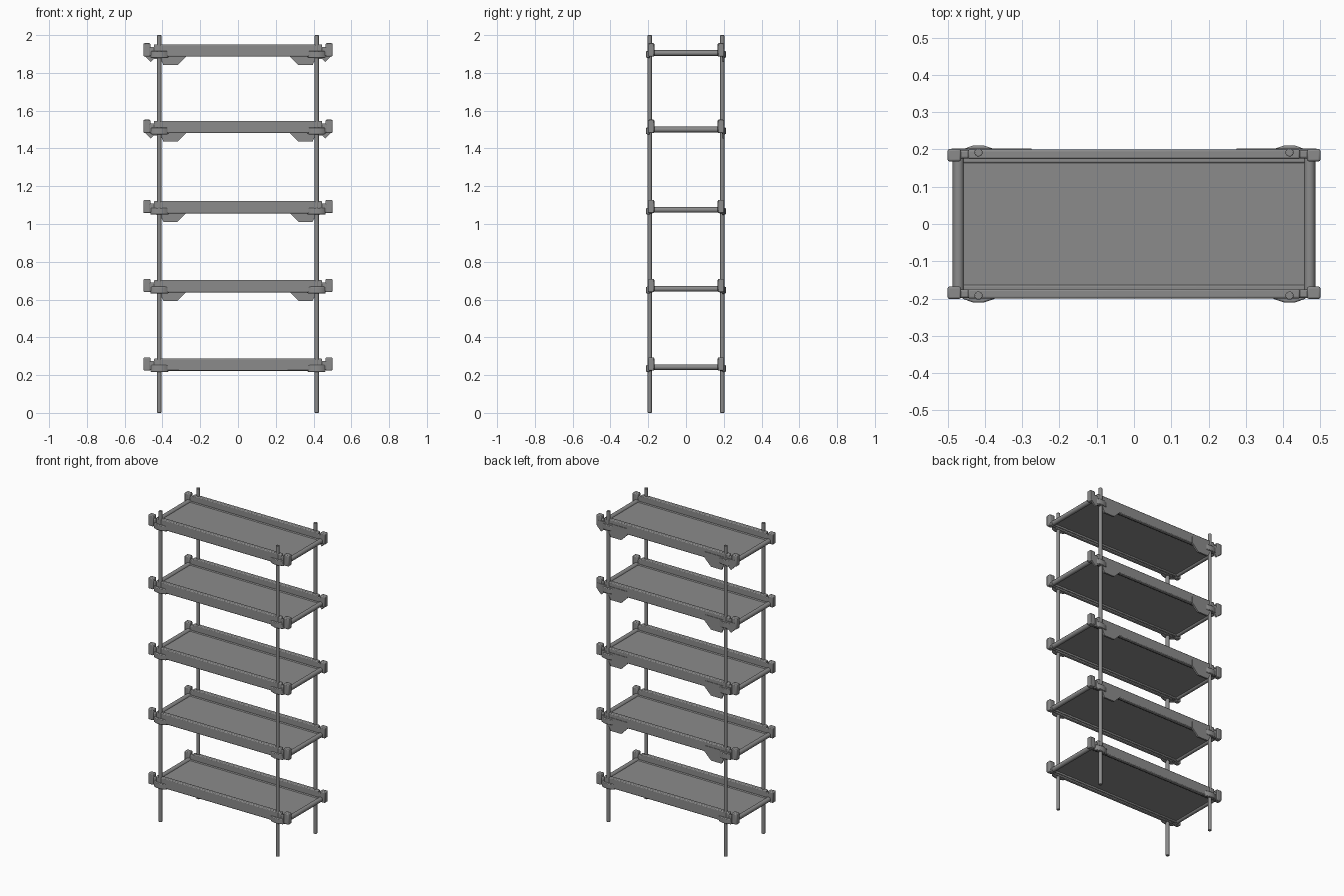
import bpy, bmesh, math
from mathutils import Matrix, Vector

if "Cube" in bpy.data.objects:
    bpy.data.objects.remove(bpy.data.objects["Cube"])

metal = bpy.data.materials.new("mid grey metal")
metal.diffuse_color = (0.26, 0.26, 0.26, 1)
metal.use_nodes = True
metal.node_tree.nodes["Principled BSDF"].inputs["Base Color"].default_value = metal.diffuse_color

SHELF_Z = [0.223, 0.638, 1.056, 1.481, 1.886]
PX, PY = 0.417, 0.192          # post positions
SIGNS = [(sx, sy) for sx in (-1, 1) for sy in (-1, 1)]


def finish(name, bm, bevel=0.0):
    bmesh.ops.recalc_face_normals(bm, faces=bm.faces)
    me = bpy.data.meshes.new(name)
    bm.to_mesh(me)
    bm.free()
    me.materials.append(metal)
    ob = bpy.data.objects.new(name, me)
    bpy.context.collection.objects.link(ob)
    if bevel:
        m = ob.modifiers.new("soft edges", 'BEVEL')
        m.width = bevel
        m.segments = 2
        m.limit_method = 'ANGLE'
        m.angle_limit = math.radians(50)
    bpy.ops.object.select_all(action='DESELECT')
    ob.select_set(True)
    bpy.context.view_layer.objects.active = ob
    bpy.ops.object.shade_smooth_by_angle(angle=math.radians(40))
    return ob


def box(bm, x0, x1, y0, y1, z0, z1):
    mat = Matrix.Translation(((x0 + x1) / 2, (y0 + y1) / 2, (z0 + z1) / 2))
    mat = mat @ Matrix.Diagonal((abs(x1 - x0), abs(y1 - y0), z1 - z0, 1))
    bmesh.ops.create_cube(bm, size=1, matrix=mat)


def prism(bm, pts, offset):
    f = bm.faces.new([bm.verts.new(p) for p in pts])
    r = bmesh.ops.extrude_face_region(bm, geom=[f])
    vs = [v for v in r['geom'] if isinstance(v, bmesh.types.BMVert)]
    bmesh.ops.translate(bm, verts=vs, vec=Vector(offset))


# Four round posts
for sx, sy in SIGNS:
    bm = bmesh.new()
    bmesh.ops.create_cone(bm, cap_ends=True, segments=16, radius1=0.011, radius2=0.011,
                          depth=2, matrix=Matrix.Translation((sx * PX, sy * PY, 1)))
    finish(f"{'front' if sy < 0 else 'back'}_{'left' if sx < 0 else 'right'}_post", bm, 0.002)

for i, z in enumerate(SHELF_Z, 1):
    # Thin tray panel
    bm = bmesh.new()
    box(bm, -0.475, 0.475, -0.18, 0.18, z + 0.014, z + 0.022)
    finish(f"shelf_panel_{i}", bm)

    # Long front and back rails, with lower necks at the ends and an inner ledge
    bm = bmesh.new()
    for s in (-1, 1):
        box(bm, -0.445, 0.445, s * 0.174, s * 0.2, z, z + 0.065)
        box(bm, -0.475, 0.475, s * 0.176, s * 0.198, z + 0.003, z + 0.052)
        box(bm, -0.465, 0.465, s * 0.163, s * 0.18, z + 0.006, z + 0.025)
    finish(f"long_rails_{i}", bm, 0.005)

    # Short round side rails
    bm = bmesh.new()
    for s in (-1, 1):
        mat = Matrix.Translation((s * 0.471, 0, z + 0.019)) @ Matrix.Rotation(math.pi / 2, 4, 'X')
        bmesh.ops.create_cone(bm, cap_ends=True, segments=12, radius1=0.015, radius2=0.015,
                              depth=0.36, matrix=mat)
    finish(f"side_rails_{i}", bm)

    # Corner blocks
    bm = bmesh.new()
    for sx, sy in SIGNS:
        box(bm, sx * 0.464, sx * 0.5, sy * 0.168, sy * 0.201, z + 0.001, z + 0.071)
    finish(f"corner_blocks_{i}", bm, 0.005)

    # Faceted clamps around the posts
    bm = bmesh.new()
    for sx, sy in SIGNS:
        prof = [(0.365, 0.19), (0.375, 0.201), (0.405, 0.211), (0.43, 0.211),
                (0.458, 0.201), (0.466, 0.19)]
        prism(bm, [(sx * x, sy * y, z - 0.006) for x, y in prof], (0, 0, 0.036))
    finish(f"post_clamps_{i}", bm, 0.004)

    # Gusset plates hanging under the back rail (all but the lowest shelf)
    if i > 1:
        bm = bmesh.new()
        for s in (-1, 1):
            prof = [(0.275, 0.04), (0.275, 0.0), (0.32, -0.045), (0.395, -0.045), (0.41, -0.012)]
            prof += [(0.445, -0.012), (0.462, -0.028), (0.49, 0.0)] if i > 3 else [(0.46, 0.0)]
            prof += [(prof[-1][0], 0.04)]
            prism(bm, [(s * x, 0.192, z + h) for x, h in prof], (0, 0.011, 0))
        finish(f"back_gussets_{i}", bm)
